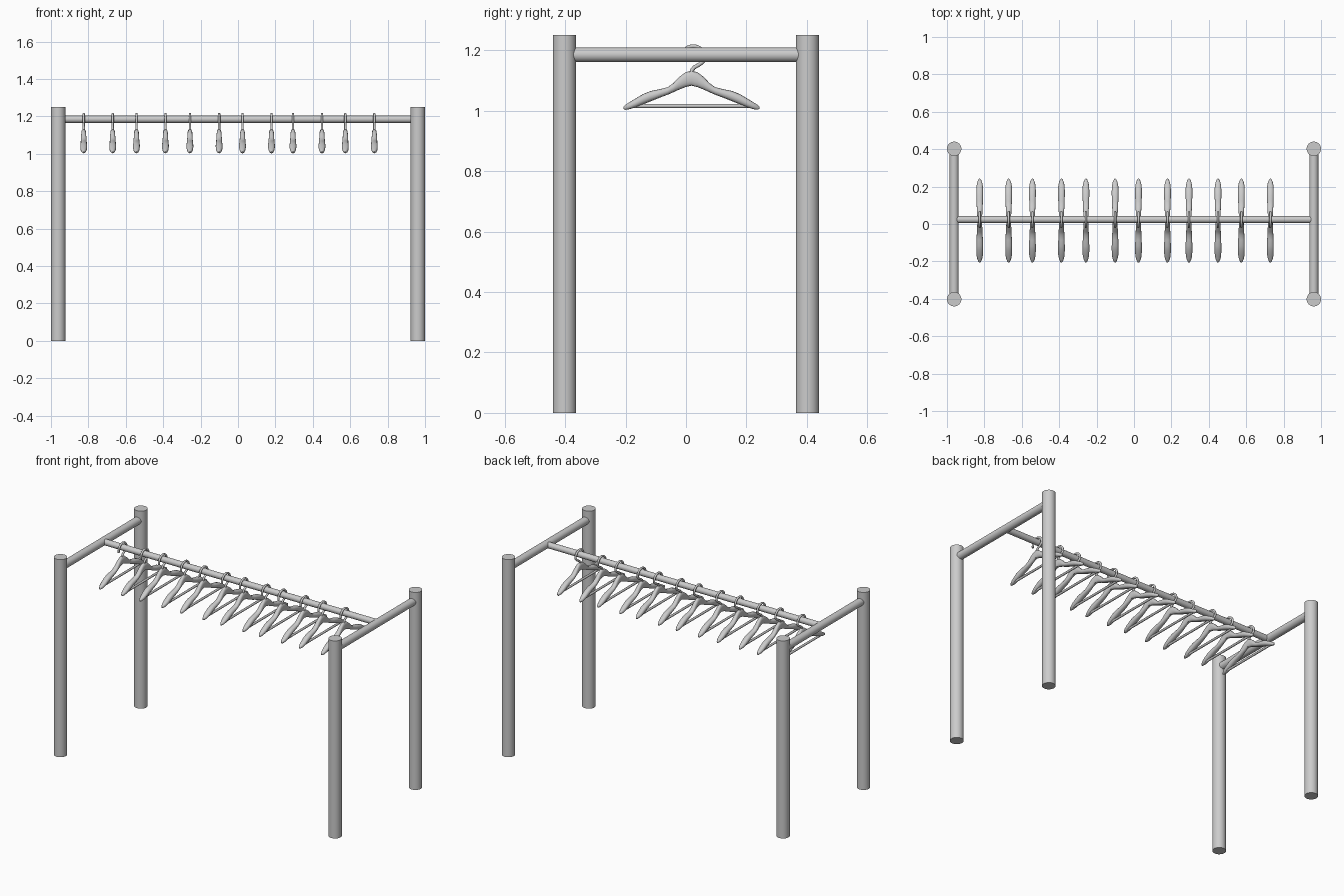
import bpy, bmesh
from math import sin, cos, pi, radians
from mathutils import Vector

if "Cube" in bpy.data.objects:
    bpy.data.objects.remove(bpy.data.objects["Cube"])

POST_X, POST_Y, POST_R, POST_H = 0.9615, 0.402, 0.0385, 1.25
RAIL_Y, RAIL_Z = 0.024, 1.185


def shade(obj):
    bpy.ops.object.select_all(action='DESELECT')
    obj.select_set(True)
    bpy.context.view_layer.objects.active = obj
    bpy.ops.object.shade_smooth_by_angle(angle=radians(40))


def tube(name, a, b, r, sides=32):
    a, b = Vector(a), Vector(b)
    d = b - a
    bpy.ops.mesh.primitive_cylinder_add(vertices=sides, radius=r, depth=d.length,
                                        location=(a + b) / 2,
                                        rotation=d.to_track_quat('Z', 'Y').to_euler())
    obj = bpy.context.object
    obj.name = name
    shade(obj)


def skin(bm, rings):
    """Bridge successive closed rings of points and cap both ends."""
    loops = [[bm.verts.new(p) for p in ring] for ring in rings]
    for p, q in zip(loops, loops[1:]):
        n = len(p)
        for i in range(n):
            bm.faces.new((p[i], p[(i + 1) % n], q[(i + 1) % n], q[i]))
    bm.faces.new(loops[0][::-1])
    bm.faces.new(loops[-1])


def wire(bm, path, r, sides=10):
    """Round rod along a path in the YZ plane."""
    rings = []
    for i, p in enumerate(path):
        t = (path[min(i + 1, len(path) - 1)] - path[max(i - 1, 0)]).normalized()
        n = Vector((0, -t.z, t.y))
        rings.append([p + n * r * cos(k * 2 * pi / sides)
                      + Vector((1, 0, 0)) * r * sin(k * 2 * pi / sides)
                      for k in range(sides)])
    skin(bm, rings)


# Frame: four posts, two end bars, one hanging rail
for sx, side in ((-1, "left"), (1, "right")):
    for sy, face in ((-1, "front"), (1, "back")):
        tube(f"{face}_{side}_post", (sx * POST_X, sy * POST_Y, 0),
             (sx * POST_X, sy * POST_Y, POST_H), POST_R)
    tube(f"{side}_end_bar", (sx * POST_X, -0.385, RAIL_Z),
         (sx * POST_X, 0.385, RAIL_Z), 0.024)
tube("hanging_rail", (-0.955, RAIL_Y, RAIL_Z), (0.955, RAIL_Y, RAIL_Z), 0.019)

# Hanger shoulders: distance from centre, top z, bottom z, half width
ARM = [(0.0, 1.132, 1.083, 0.013), (0.020, 1.127, 1.078, 0.013),
       (0.040, 1.112, 1.070, 0.014), (0.060, 1.091, 1.061, 0.015),
       (0.078, 1.078, 1.053, 0.016), (0.105, 1.071, 1.043, 0.017),
       (0.135, 1.065, 1.031, 0.018), (0.160, 1.055, 1.021, 0.018),
       (0.185, 1.040, 1.011, 0.017), (0.205, 1.028, 1.005, 0.013),
       (0.219, 1.019, 1.003, 0.007), (0.225, 1.013, 1.006, 0.002)]
MID_Y, SIDES = 0.018, 16
sections = [(-d, *s) for d, *s in ARM[:0:-1]] + ARM
bm = bmesh.new()
rings = []
for d, top, bot, w in sections:
    ring = []
    for k in range(SIDES):
        c, s = cos(2 * pi * k / SIDES), sin(2 * pi * k / SIDES)
        x = w * abs(c) ** 0.7 * (1 if c > 0 else -1)
        ring.append(Vector((x, MID_Y + d, (top + bot) / 2 + (top - bot) / 2 * s)))
    rings.append(ring)
skin(bm, rings)

# Hanger trouser bar
wire(bm, [Vector((0, MID_Y + d, 1.0155)) for d in (-0.19, 0.19)], 0.007)

# Hanger hook: short neck then an arc over the rail
path = [Vector((0, y, z)) for y, z in
        ((0.018, 1.12), (0.019, 1.133), (0.027, 1.143), (0.041, 1.151), (0.053, 1.159))]
for i in range(17):
    a = radians(-8 + i * 12.5)
    path.append(Vector((0, 0.024 + 0.039 * cos(a), 1.174 + 0.039 * sin(a))))
wire(bm, path, 0.0065)
bmesh.ops.recalc_face_normals(bm, faces=bm.faces)
mesh = bpy.data.meshes.new("hanger")
bm.to_mesh(mesh)
bm.free()

# Row of hangers sharing one mesh
HANGER_X = (-0.825, -0.67, -0.543, -0.388, -0.257, -0.101,
            0.024, 0.179, 0.294, 0.449, 0.574, 0.729)
for i, x in enumerate(HANGER_X):
    hanger = bpy.data.objects.new(f"hanger_{i + 1}", mesh)
    hanger.location.x = x
    bpy.context.collection.objects.link(hanger)
    if i == 0:
        shade(hanger)
